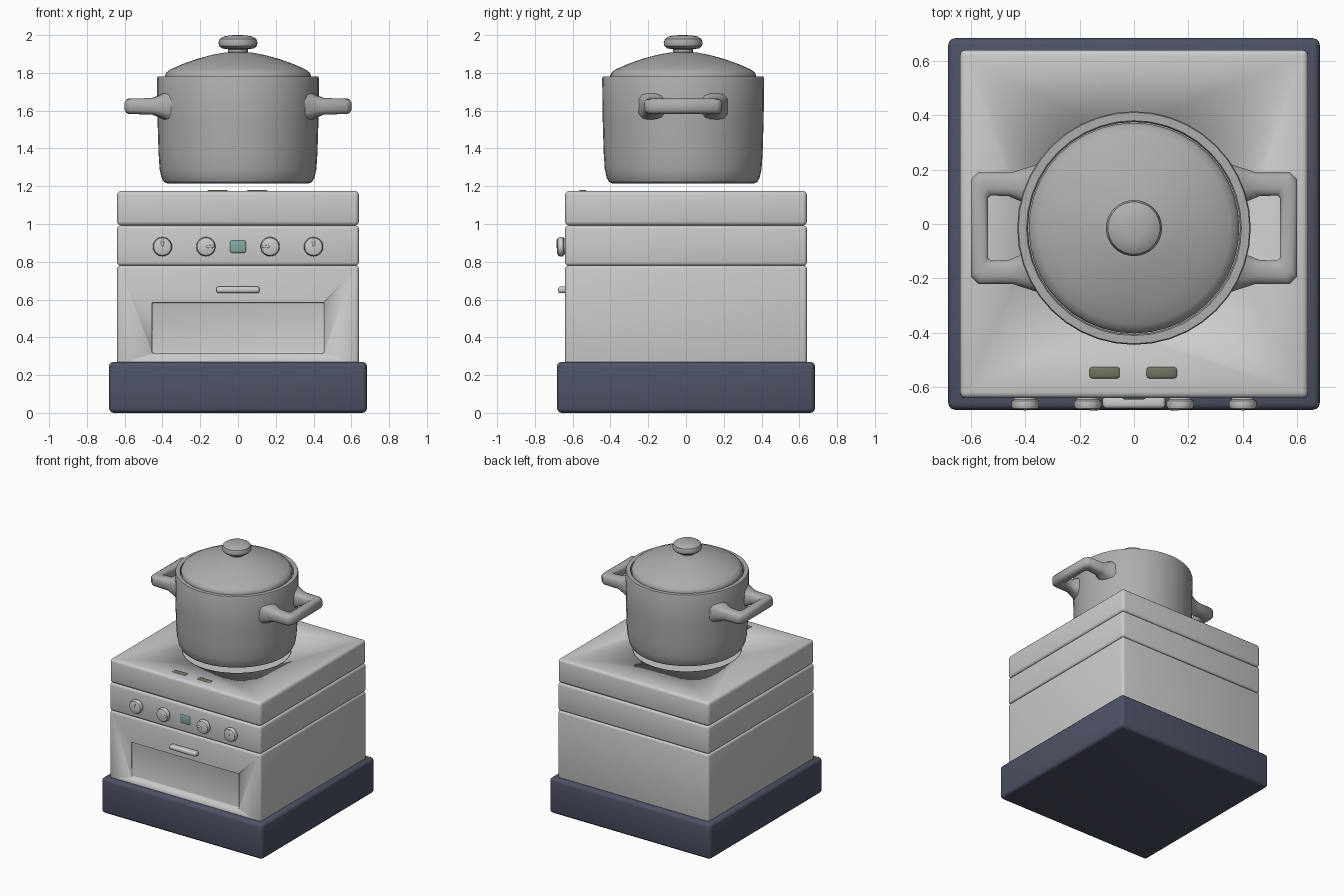
import bpy, bmesh, math
from mathutils import Matrix, Vector

if "Cube" in bpy.data.objects:
    bpy.data.objects.remove(bpy.data.objects["Cube"])

POT_Y = -0.015


def material(name, color):
    m = bpy.data.materials.new(name)
    m.diffuse_color = (*color, 1)
    m.use_nodes = True
    m.node_tree.nodes["Principled BSDF"].inputs["Base Color"].default_value = m.diffuse_color
    return m


NAVY = material("navy", (0.075, 0.085, 0.13))
STEEL = material("steel", (0.42, 0.42, 0.42))
OLIVE = material("olive", (0.17, 0.17, 0.12))
TEAL = material("teal", (0.22, 0.40, 0.36))


def finish(name, bm, mat=None, angle=35):
    bmesh.ops.recalc_face_normals(bm, faces=bm.faces)
    me = bpy.data.meshes.new(name)
    bm.to_mesh(me)
    bm.free()
    ob = bpy.data.objects.new(name, me)
    bpy.context.collection.objects.link(ob)
    if mat:
        me.materials.append(mat)
    bpy.ops.object.select_all(action='DESELECT')
    ob.select_set(True)
    bpy.context.view_layer.objects.active = ob
    bpy.ops.object.shade_smooth_by_angle(angle=math.radians(angle))
    return ob


def box(name, lo, hi, bevel, mat=None, segments=3):
    """Rounded box between two corners."""
    bm = bmesh.new()
    bmesh.ops.create_cube(bm, size=1)
    lo, hi = Vector(lo), Vector(hi)
    for v in bm.verts:
        v.co = (lo + hi) / 2 + Vector(a * b for a, b in zip(v.co, hi - lo))
    bmesh.ops.bevel(bm, geom=bm.edges[:], offset=bevel, segments=segments,
                    profile=0.5, affect='EDGES')
    return finish(name, bm, mat)


def lathe(name, profile, matrix, mat=None, steps=40):
    """Spin (radius, height) points around the local z axis."""
    bm = bmesh.new()
    vs = [bm.verts.new((r, 0, z)) for r, z in profile]
    es = [bm.edges.new(p) for p in zip(vs, vs[1:])]
    bmesh.ops.spin(bm, geom=vs + es, cent=(0, 0, 0), axis=(0, 0, 1),
                   angle=2 * math.pi, steps=steps)
    bmesh.ops.remove_doubles(bm, verts=bm.verts[:], dist=1e-5)
    bm.transform(matrix)
    return finish(name, bm, mat)


def cut(target, cutter):
    mod = target.modifiers.new("recess", 'BOOLEAN')
    mod.operation, mod.solver, mod.object = 'DIFFERENCE', 'EXACT', cutter
    bpy.ops.object.select_all(action='DESELECT')
    target.select_set(True)
    bpy.context.view_layer.objects.active = target
    bpy.ops.object.modifier_apply(modifier=mod.name)
    bpy.data.objects.remove(cutter)


# Plinth and stacked body
box("plinth", (-.683, -.683, 0), (.683, .683, .27), .025, NAVY)
oven = box("oven_body", (-.64, -.64, .24), (.64, .64, .78), .017)
box("control_panel", (-.64, -.64, .78), (.64, .64, .992), .017)
hob = box("hob_top", (-.64, -.64, .992), (.64, .64, 1.175), .022)

# Recessed oven window and burner
cut(oven, box("window_cutter", (-.455, -.70, .315), (.455, -.622, .585), .008))
cut(hob, lathe("burner_cutter", [(0, 1.16), (.375, 1.16), (.385, 1.2), (0, 1.2)],
               Matrix.Translation((0, POT_Y, 0))))

# Oven handle, display and hob buttons
box("oven_handle", (-.115, -.678, .634), (.115, -.63, .669), .014)
box("display", (-.045, -.645, .845), (.045, -.62, .915), .012, TEAL)
for side, x in (("left", -.108), ("right", .102)):
    box("hob_button_" + side, (x - .058, -.57, 1.15), (x + .058, -.523, 1.18), .012, OLIVE)

# Control knobs with raised pointers
knob = [(0, -.02), (.042, -.02), (.042, .006), (.051, .010), (.051, .028),
        (.046, .038), (.036, .042), (0, .042)]
for i, (x, dx, dz) in enumerate([(-.4, 0, 1), (-.17, 1, 0), (.17, -1, 0), (.4, 0, 1)]):
    turn = Matrix.Rotation(math.pi / 2, 4, 'X')
    lathe(f"knob_{i + 1}", knob, Matrix.Translation((x, -.64, .88)) @ turn, steps=24)
    bm = bmesh.new()
    bmesh.ops.create_uvsphere(bm, u_segments=16, v_segments=8, radius=1)
    size = Matrix.Diagonal((.008 + .014 * abs(dx), .005, .008 + .014 * abs(dz), 1))
    bm.transform(Matrix.Translation((x + dx * .022, -.681, .88 + dz * .022)) @ size)
    finish(f"knob_pointer_{i + 1}", bm)

# Pot with rolled bottom edge and rim
at_pot = Matrix.Translation((0, POT_Y, 0))
lathe("pot", [(0, 1.215), (.375, 1.215), (.392, 1.222), (.405, 1.245), (.415, 1.29),
              (.421, 1.38), (.426, 1.55), (.429, 1.77), (.425, 1.78), (.395, 1.78),
              (.39, 1.77), (.39, 1.74), (0, 1.74)], at_pot, STEEL)

# Domed lid and its knob
lathe("lid", [(0, 1.75), (.385, 1.75), (.387, 1.785), (.378, 1.803), (.355, 1.82),
              (.29, 1.848), (.22, 1.873), (.14, 1.895), (.07, 1.908), (0, 1.91)],
      at_pot, STEEL)
lathe("lid_knob", [(0, 1.89), (.065, 1.895), (.053, 1.91), (.053, 1.925), (.085, 1.93),
                   (.1, 1.943), (.103, 1.96), (.096, 1.98), (.075, 1.993),
                   (.04, 1.999), (0, 2.0)], at_pot, STEEL, 32)

# Loop handles: (outer x, y, inner x, y, half height) along half the loop
half = [(.34, .24, .38, .085, .085), (.395, .222, .432, .105, .058),
        (.445, .206, .46, .117, .044), (.572, .206, .526, .12, .041),
        (.60, .178, .536, .11, .041)]
path = half + [(ox, -oy, ix, -iy, h) for ox, oy, ix, iy, h in reversed(half)]
section = [(0, -.5), (0, .5), (.12, .85), (.32, 1), (.68, 1), (.88, .85),
           (1, .5), (1, -.5), (.88, -.85), (.68, -1), (.32, -1), (.12, -.85)]
for side, s in (("left", -1), ("right", 1)):
    bm = bmesh.new()
    rings = []
    for ox, oy, ix, iy, h in path:
        rings.append([bm.verts.new((s * (ox + (ix - ox) * t), POT_Y + oy + (iy - oy) * t,
                                    1.623 + h * k)) for t, k in section])
    n = len(section)
    for a, b in zip(rings, rings[1:]):
        for j in range(n):
            bm.faces.new((a[j], a[(j + 1) % n], b[(j + 1) % n], b[j]))
    bm.faces.new(rings[0])
    bm.faces.new(rings[-1])
    finish("pot_handle_" + side, bm, STEEL, 40)
